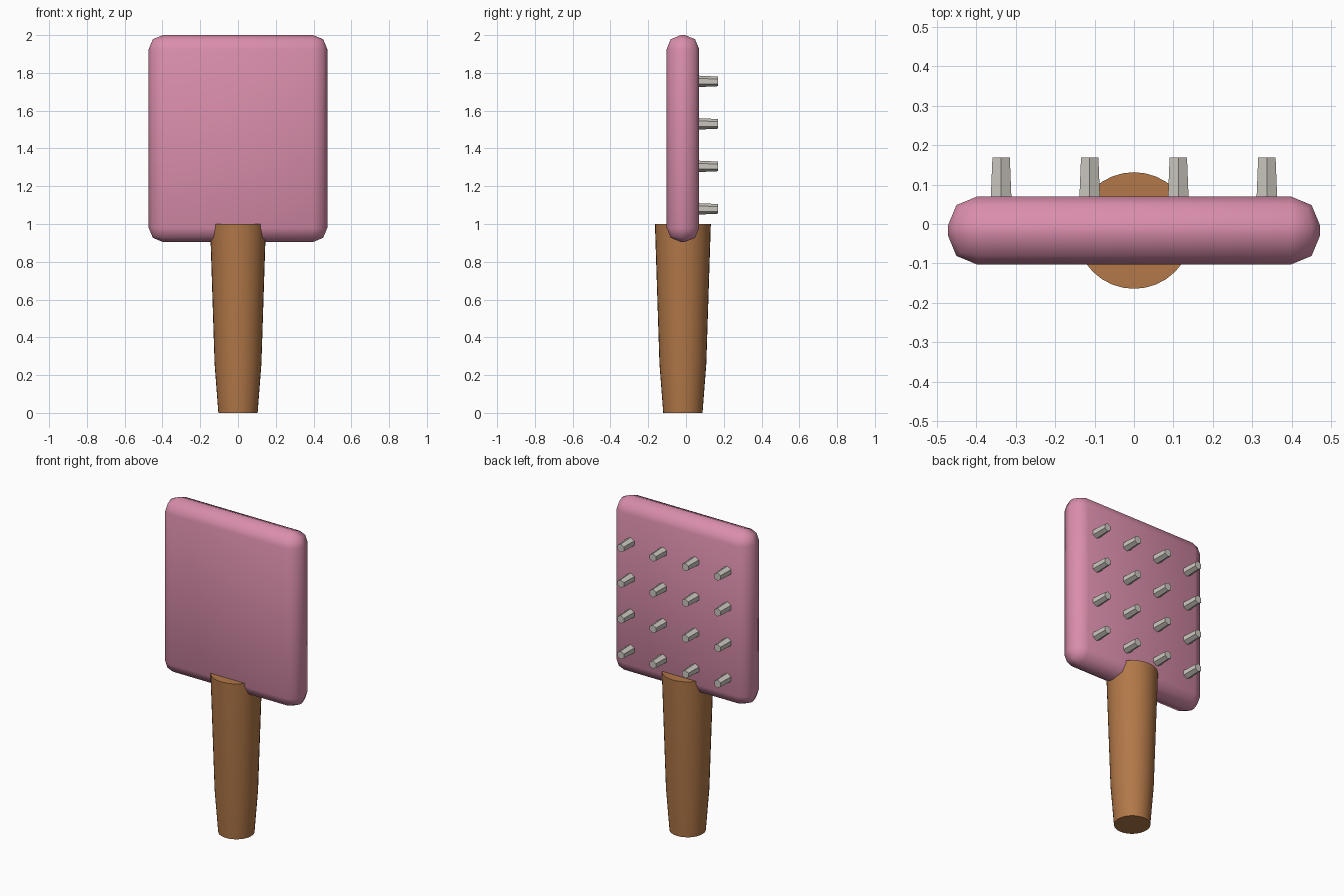
import bpy, bmesh, math
from mathutils import Matrix

if "Cube" in bpy.data.objects:
    bpy.data.objects.remove(bpy.data.objects["Cube"])


def material(name, rgb):
    m = bpy.data.materials.new(name)
    m.diffuse_color = (*rgb, 1)
    m.use_nodes = True
    m.node_tree.nodes["Principled BSDF"].inputs["Base Color"].default_value = m.diffuse_color
    return m


pink = material("pink", (0.70, 0.27, 0.41))
brown = material("brown", (0.445, 0.188, 0.065))
grey = material("light_grey", (0.60, 0.57, 0.52))


def add_object(name, bm, mat):
    bmesh.ops.recalc_face_normals(bm, faces=bm.faces)
    mesh = bpy.data.meshes.new(name)
    bm.to_mesh(mesh)
    bm.free()
    mesh.materials.append(mat)
    ob = bpy.data.objects.new(name, mesh)
    bpy.context.collection.objects.link(ob)
    return ob


def loft(bm, rings, sides, phase=0.0, matrix=Matrix()):
    """Capped round solid along local z from (z, radius) pairs."""
    loops = []
    for z, r in rings:
        loop = []
        for i in range(sides):
            a = phase + 2 * math.pi * i / sides
            loop.append(bm.verts.new((r * math.cos(a), r * math.sin(a), z)))
        loops.append(loop)
    for low, high in zip(loops, loops[1:]):
        for i in range(sides):
            j = (i + 1) % sides
            bm.faces.new((low[i], low[j], high[j], high[i])).smooth = sides > 8
    bm.faces.new(loops[0][::-1])
    bm.faces.new(loops[-1])
    bmesh.ops.transform(bm, matrix=matrix, verts=[v for l in loops for v in l])


# Paddle head: rounded slab
bm = bmesh.new()
bmesh.ops.create_cube(bm, size=1, matrix=Matrix.Translation((0, -0.0165, 1.4525))
                      @ Matrix.Diagonal((0.946, 0.173, 1.095, 1)))
bmesh.ops.bevel(bm, geom=bm.edges[:], offset=0.075, segments=2, profile=0.5,
                affect='EDGES', clamp_overlap=True)
for f in bm.faces:
    f.smooth = True
add_object("paddle_head", bm, pink)

# Tapered round handle
bm = bmesh.new()
loft(bm, [(0, 0.104), (0.26, 0.124), (1.0, 0.148)], 32,
     matrix=Matrix.Translation((0, -0.0165, 0)))
add_object("handle", bm, brown)

# Four by four grid of hexagonal bristles on the back
bm = bmesh.new()
to_back = Matrix.Rotation(-math.pi / 2, 4, 'X')
for col in range(4):
    for row in range(4):
        spot = Matrix.Translation((-0.3375 + 0.225 * col, 0, 1.08 + 0.225 * row))
        loft(bm, [(0.05, 0.031), (0.169, 0.0255)], 6, math.pi / 2, spot @ to_back)
add_object("bristles", bm, grey)
